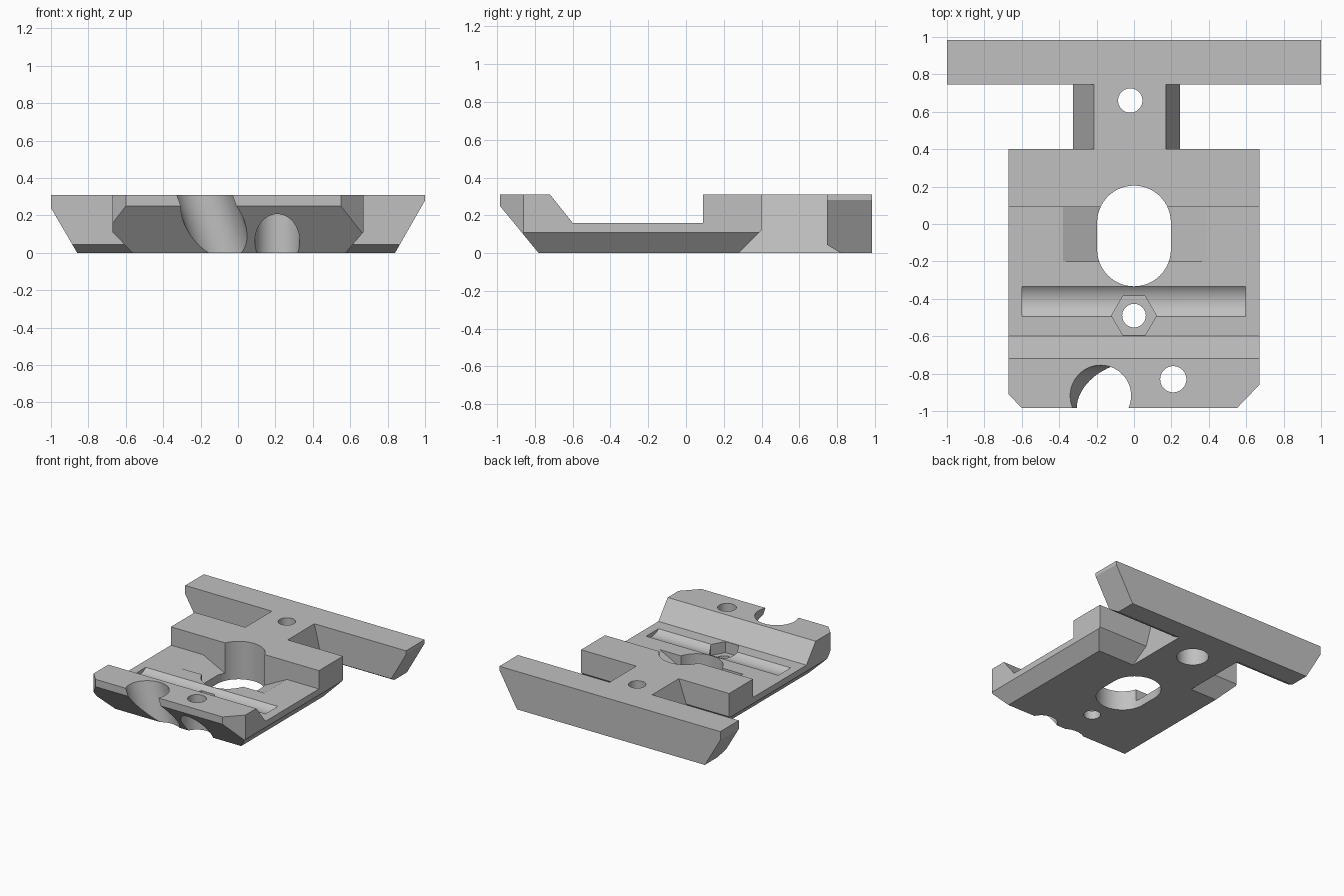
import bpy
import math
from mathutils import Vector

cube = bpy.data.objects.get("Cube")
if cube:
    bpy.data.objects.remove(cube, do_unlink=True)

grey = bpy.data.materials.new("plain_grey")
grey.use_nodes = True
grey.diffuse_color = (0.53, 0.53, 0.53, 1)
grey.node_tree.nodes["Principled BSDF"].inputs["Base Color"].default_value = (0.53, 0.53, 0.53, 1)


def loft(name, lower, upper):
    """Closed solid between two matching rings of points."""
    n = len(lower)
    faces = [list(range(n))[::-1], list(range(n, 2 * n))]
    faces += [[i, (i + 1) % n, n + (i + 1) % n, n + i] for i in range(n)]
    mesh = bpy.data.meshes.new(name)
    mesh.from_pydata(lower + upper, [], faces)
    mesh.materials.append(grey)
    obj = bpy.data.objects.new(name, mesh)
    bpy.context.collection.objects.link(obj)
    # Make the normals point outwards
    import bmesh
    bm = bmesh.new()
    bm.from_mesh(mesh)
    bmesh.ops.recalc_face_normals(bm, faces=bm.faces)
    bm.to_mesh(mesh)
    bm.free()
    return obj


def prism(name, points, axis, low, high):
    """Extrude a 2D outline along the x, y or z axis."""
    def ring(d):
        place = {"x": lambda a, b: (d, a, b),
                 "y": lambda a, b: (a, d, b),
                 "z": lambda a, b: (a, b, d)}[axis]
        return [Vector(place(a, b)) for a, b in points]
    return loft(name, ring(low), ring(high))


def arc(cx, cy, r, start=0, end=360, n=48):
    full = end - start == 360
    count = n if full else n + 1
    angles = [math.radians(start + (end - start) * i / n) for i in range(count)]
    return [(cx + r * math.cos(t), cy + r * math.sin(t)) for t in angles]


def combine(obj, other, operation):
    """Apply a boolean and discard the helper."""
    mod = obj.modifiers.new("combine", "BOOLEAN")
    mod.operation = operation
    mod.solver = "EXACT"
    mod.object = other
    bpy.context.view_layer.update()
    deps = bpy.context.evaluated_depsgraph_get()
    mesh = bpy.data.meshes.new_from_object(obj.evaluated_get(deps))
    obj.modifiers.clear()
    obj.data = mesh
    bpy.data.objects.remove(other, do_unlink=True)


# Main plate: side profile trimmed by its front section and its plan
plate = prism("mounting_plate", [
    (-0.985, 0.25), (-0.985, 0.31), (-0.72, 0.31), (-0.6, 0.16), (0.09, 0.16),
    (0.09, 0.31), (0.4, 0.31), (0.4, 0.12), (0.28, 0), (-0.78, 0)], "x", -0.8, 0.8)
combine(plate, prism("section_trim", [
    (-0.67, 0.5), (-0.67, 0.11), (-0.565, 0), (-0.565, -0.1),
    (0.575, -0.1), (0.575, 0), (0.67, 0.11), (0.67, 0.5)], "y", -1.2, 0.6), "INTERSECT")
combine(plate, prism("plan_trim", [
    (-0.67, 0.6), (-0.67, -0.91), (-0.6, -0.985), (-0.6, -1.2), (0.55, -1.2),
    (0.55, -0.985), (0.67, -0.86), (0.67, 0.6)], "z", -0.3, 0.6), "INTERSECT")

# Rear crossbar with undercut ends and a bevelled lower edge
bar = prism("crossbar", [(0.745, 0.045), (0.745, 0.31), (0.985, 0.31),
                         (0.985, 0), (0.82, 0)], "x", -1.1, 1.1)
combine(bar, prism("end_trim", [
    (-1, 0.5), (-1, 0.24), (-0.86, 0), (-0.86, -0.1), (0.84, -0.1),
    (0.84, 0), (1, 0.28), (1, 0.5)], "y", 0.5, 1.2), "INTERSECT")

# Tapered neck between plate and crossbar
neck = prism("neck", [(-0.325, 0), (-0.215, 0.31), (0.17, 0.31), (0.245, 0)],
             "y", 0.25, 0.9)
combine(plate, neck, "UNION")
combine(plate, bar, "UNION")

# Sloped pocket, rod groove and nut recess
cutters = [
    prism("pocket", [(-0.38, 0.16), (-0.18, 0.06), (0.18, 0.06), (0.38, 0.16),
                     (0.38, 0.25), (-0.38, 0.25)], "y", -0.2, 0.09),
    prism("rod_groove", arc(-0.415, 0.252, 0.122, n=64), "x", -0.6, 0.595),
    prism("nut_recess", arc(0, -0.49, 0.12, n=6), "z", 0.07, 0.3),
]

# Long central opening
cutters.append(prism("central_opening",
                     arc(0, 0.008, 0.197, 0, 180) + arc(0, -0.136, 0.197, 180, 360),
                     "z", -0.2, 0.6))

# Screw holes, two with wide counterbores from below
for x, y, r, bore in [(0, -0.49, 0.063, 0), (-0.02, 0.66, 0.065, 0.12),
                      (0.21, -0.83, 0.07, 0.12)]:
    cutters.append(prism("screw_hole", arc(x, y, r), "z", -0.2, 0.6))
    if bore:
        cutters.append(prism("counterbore", arc(x, y, bore), "z", -0.2, 0.215))

# Leaning round notch in the front edge
cutters.append(loft("front_notch",
                    [Vector((x, y, -0.1)) for x, y in arc(-0.035, -0.918, 0.163, n=64)],
                    [Vector((x, y, 0.4)) for x, y in arc(-0.21, -0.918, 0.163, n=64)]))
for cutter in cutters:
    combine(plate, cutter, "DIFFERENCE")

# Smooth the round walls and keep the edges crisp
bpy.ops.object.select_all(action="DESELECT")
plate.select_set(True)
bpy.context.view_layer.objects.active = plate
bpy.ops.object.shade_smooth_by_angle(angle=math.radians(25))
